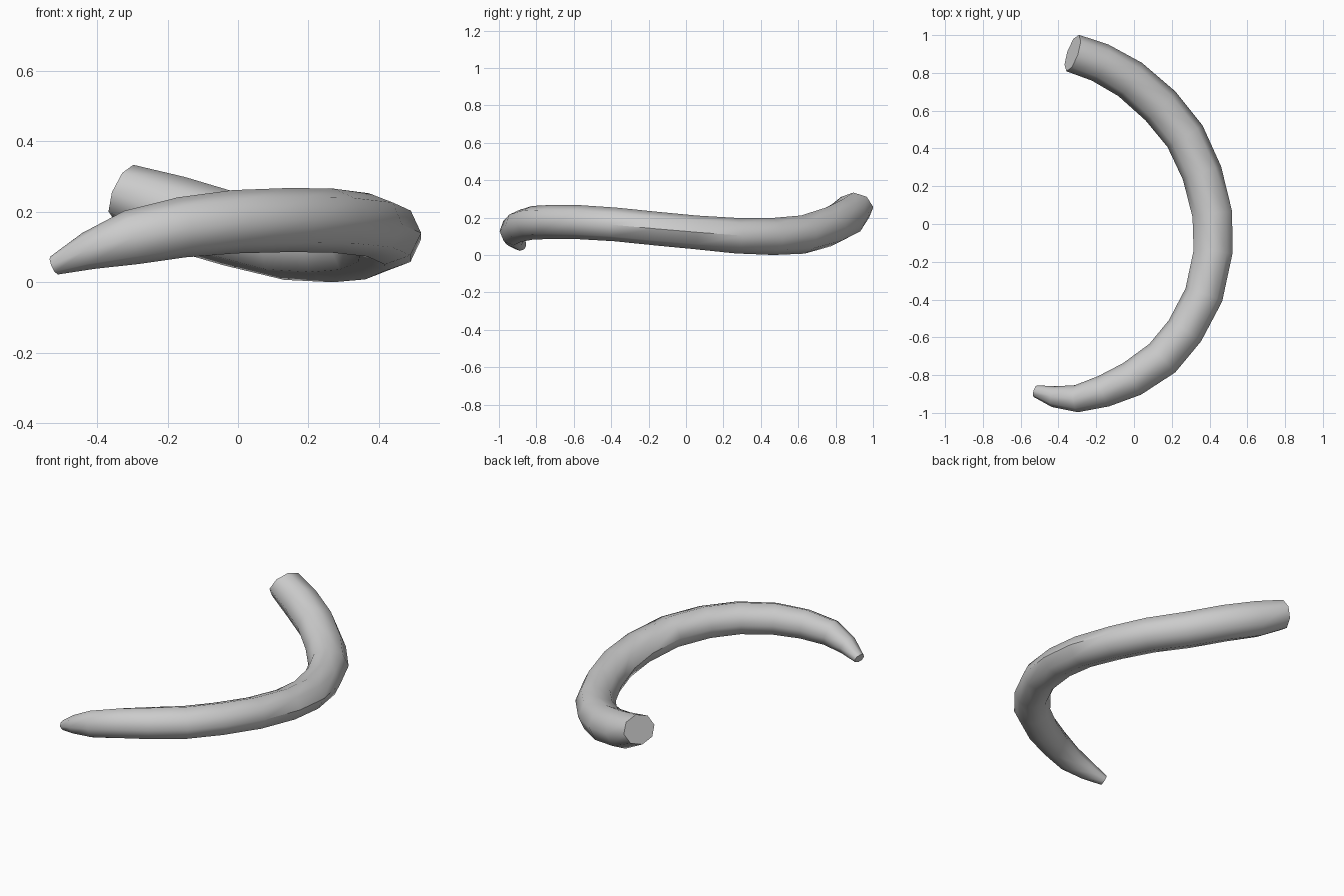
import bpy, bmesh, math
from mathutils import Vector

if "Cube" in bpy.data.objects:
    bpy.data.objects.remove(bpy.data.objects["Cube"])

# Sections along the curved tusk: centre x, y, z, half width, half height
SECTIONS = [
    (-0.325, 0.905, 0.255, 0.102, 0.083),
    (-0.18, 0.855, 0.197, 0.105, 0.106),
    (-0.02, 0.765, 0.150, 0.108, 0.106),
    (0.14, 0.625, 0.108, 0.110, 0.103),
    (0.27, 0.465, 0.098, 0.109, 0.099),
    (0.36, 0.27, 0.102, 0.107, 0.095),
    (0.415, 0.05, 0.120, 0.106, 0.090),
    (0.418, -0.15, 0.139, 0.103, 0.090),
    (0.37, -0.375, 0.162, 0.103, 0.090),
    (0.27, -0.565, 0.174, 0.102, 0.091),
    (0.15, -0.71, 0.176, 0.102, 0.091),
    (-0.01, -0.82, 0.171, 0.096, 0.090),
    (-0.16, -0.885, 0.155, 0.085, 0.086),
    (-0.305, -0.925, 0.126, 0.072, 0.078),
    (-0.425, -0.914, 0.088, 0.056, 0.054),
    (-0.522, -0.885, 0.047, 0.032, 0.028),
]
SIDES = 8

bm = bmesh.new()
points = [Vector(s[:3]) for s in SECTIONS]
rings = []
for i, (x, y, z, w, h) in enumerate(SECTIONS):
    ahead = points[min(i + 1, len(points) - 1)]
    behind = points[max(i - 1, 0)]
    tangent = (ahead - behind).normalized()
    side = tangent.cross(Vector((0, 0, 1))).normalized()
    up = side.cross(tangent)
    ring = []
    for k in range(SIDES):
        a = 2 * math.pi * k / SIDES
        ring.append(bm.verts.new(points[i] + side * w * math.cos(a) + up * h * math.sin(a)))
    rings.append(ring)

# Skin between neighbouring sections
for a, b in zip(rings, rings[1:]):
    for k in range(SIDES):
        n = (k + 1) % SIDES
        bm.faces.new((a[k], a[n], b[n], b[k]))

# Flat ends
bm.faces.new(rings[0])
bm.faces.new(rings[-1])
bmesh.ops.recalc_face_normals(bm, faces=bm.faces)

mesh = bpy.data.meshes.new("curved_tusk")
bm.to_mesh(mesh)
bm.free()

# Rest on the ground
low = min(v.co.z for v in mesh.vertices)
for v in mesh.vertices:
    v.co.z -= low

tusk = bpy.data.objects.new("curved_tusk", mesh)
bpy.context.collection.objects.link(tusk)
bpy.context.view_layer.objects.active = tusk
tusk.select_set(True)
bpy.ops.object.shade_smooth_by_angle(angle=math.radians(50))
